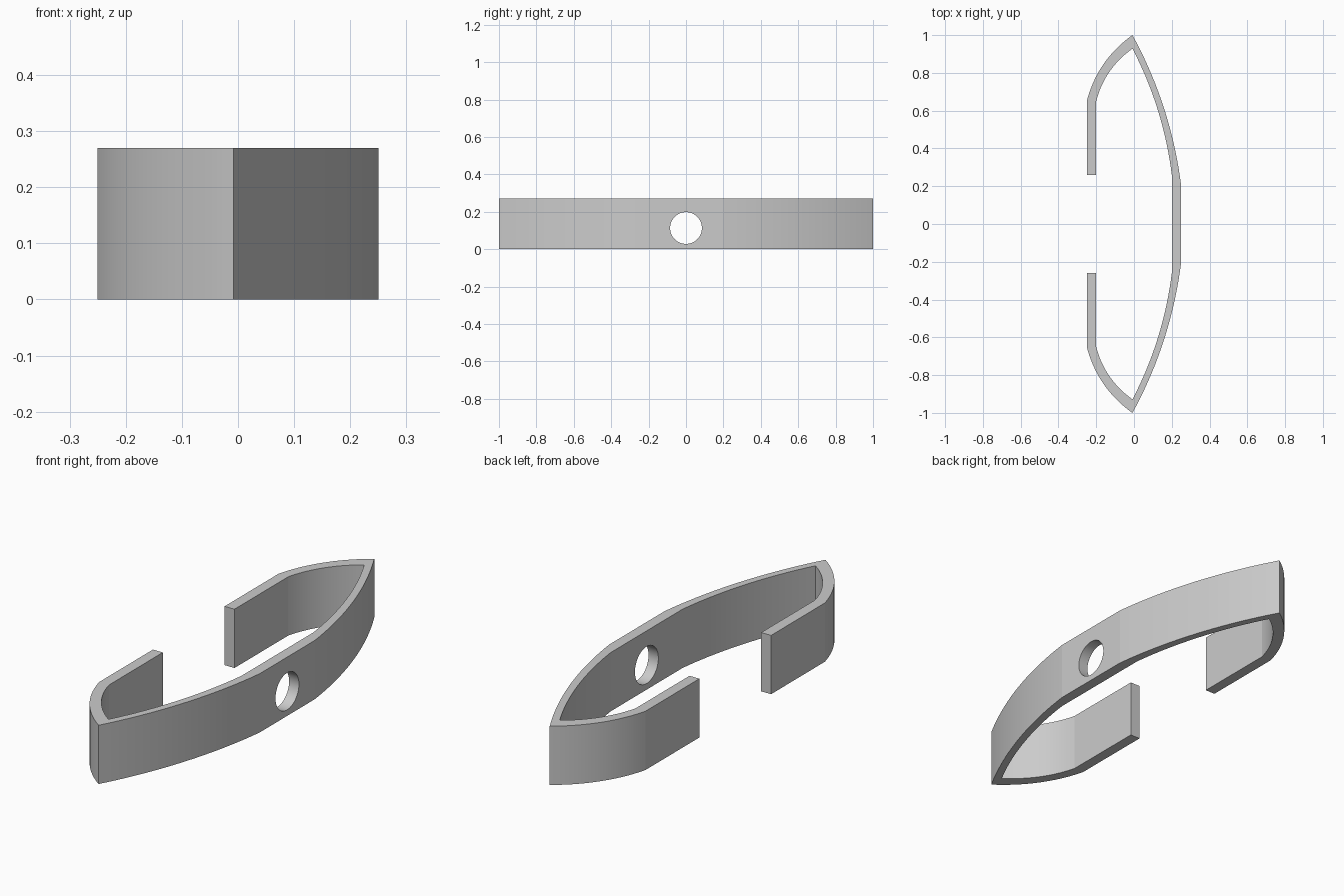
import bpy, bmesh, math
from mathutils import Vector

old = bpy.data.objects.get("Cube")
if old:
    bpy.data.objects.remove(old, do_unlink=True)

HEIGHT = 0.27
TIP_X = -0.008


def arc(start, end, kink, steps=18):
    """Circular arc bulging outward, leaving the y axis by the angle kink."""
    p, q = Vector(start), Vector(end)
    chord = q - p
    half = math.atan2(abs(chord.x), abs(chord.y)) - math.radians(kink)
    along = chord.normalized()
    side = Vector((-along.y, along.x))
    if side.y < 0:
        side = -side
    r = chord.length / 2 / math.sin(half)
    mid = (p + q) / 2
    points = []
    for i in range(steps + 1):
        t = half * (2 * i / steps - 1)
        points.append(mid + along * r * math.sin(t) + side * r * (math.cos(t) - math.cos(half)))
    return points


def outline(hook_x, bend_y, tip_y, wall_x, wall_y):
    """Path from one hook end, round both tips, to the other hook end."""
    tip = (TIP_X, tip_y)
    hook = arc((hook_x, bend_y), tip, 14)
    wall = arc((wall_x, wall_y), tip, 7)[::-1]
    half = [Vector((hook_x, 0.26))] + hook + wall[1:]
    return half + [Vector((p.x, -p.y)) for p in reversed(half)]


# Bent strip
outer = outline(-0.25, 0.65, 1.0, 0.25, 0.2)
inner = outline(-0.2, 0.65, 0.928, 0.2, 0.26)
bm = bmesh.new()
rings = []
for o, i in zip(outer, inner):
    rings.append([bm.verts.new((p.x, p.y, z))
                  for p, z in ((o, 0), (o, HEIGHT), (i, HEIGHT), (i, 0))])
for a, b in zip(rings, rings[1:]):
    for k in range(4):
        n = (k + 1) % 4
        bm.faces.new((a[k], a[n], b[n], b[k]))
bm.faces.new(rings[0])
bm.faces.new(rings[-1])
bmesh.ops.recalc_face_normals(bm, faces=bm.faces)
mesh = bpy.data.meshes.new("bent_strip")
bm.to_mesh(mesh)
bm.free()
strip = bpy.data.objects.new("bent_strip", mesh)
bpy.context.collection.objects.link(strip)

grey = bpy.data.materials.new("light_grey")
grey.use_nodes = True
grey.diffuse_color = (0.6, 0.6, 0.6, 1)
grey.node_tree.nodes["Principled BSDF"].inputs["Base Color"].default_value = (0.6, 0.6, 0.6, 1)
mesh.materials.append(grey)

# Round hole through the long wall
bpy.ops.mesh.primitive_cylinder_add(vertices=72, radius=0.085, depth=0.2,
                                    location=(0.225, 0, 0.113),
                                    rotation=(0, math.pi / 2, 0))
cutter = bpy.context.object
cutter.name = "hole_cutter"
cutter.hide_render = True
cutter.data.materials.append(grey)
hole = strip.modifiers.new("hole", 'BOOLEAN')
hole.operation = 'DIFFERENCE'
hole.solver = 'EXACT'
hole.object = cutter

bpy.ops.object.select_all(action='DESELECT')
strip.select_set(True)
bpy.context.view_layer.objects.active = strip
bpy.ops.object.modifier_apply(modifier="hole")
bpy.data.objects.remove(cutter, do_unlink=True)
bpy.ops.object.shade_smooth_by_angle(angle=math.radians(6))
